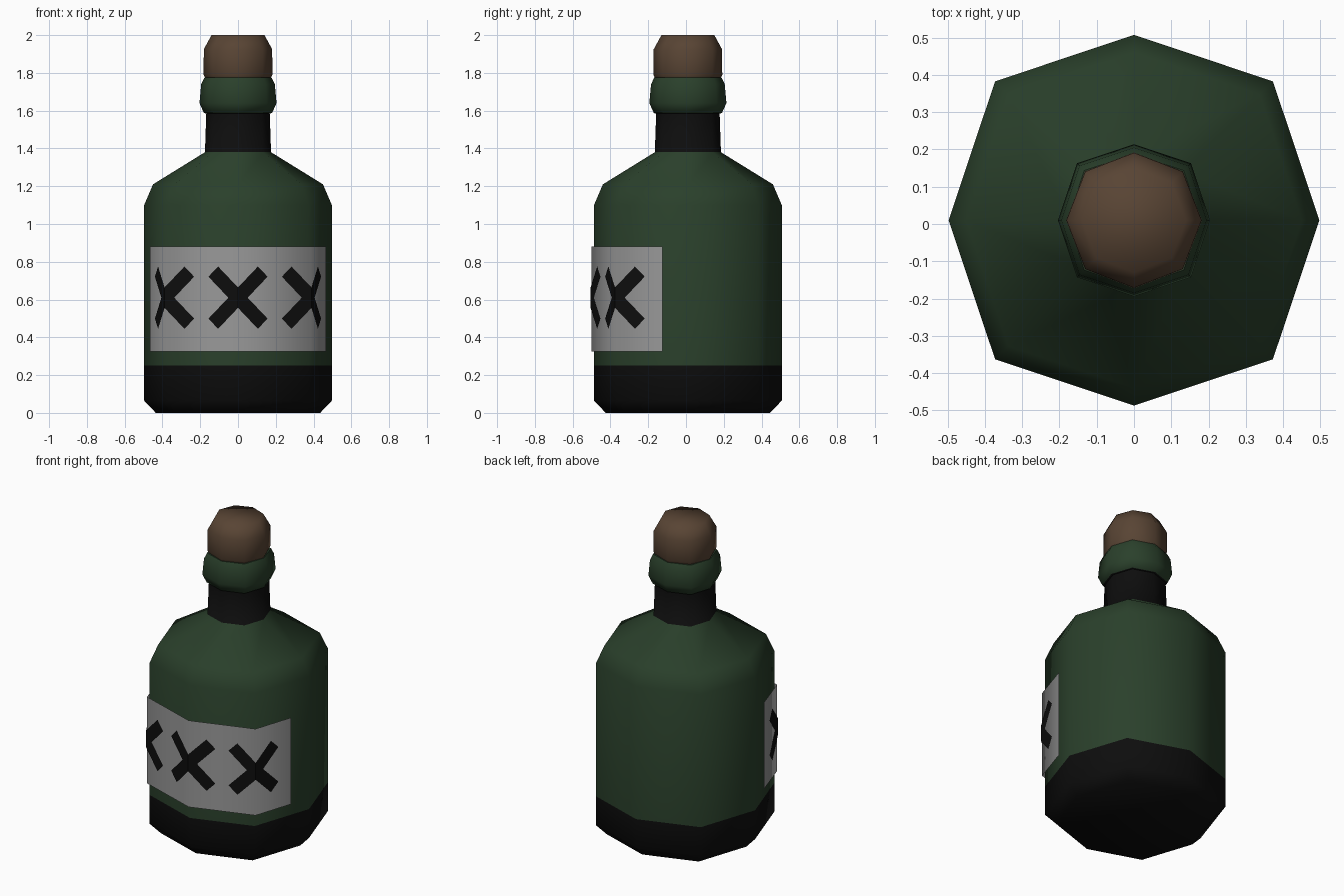
import bpy
import bmesh
import math
from mathutils import Vector

if "Cube" in bpy.data.objects:
    bpy.data.objects.remove(bpy.data.objects["Cube"], do_unlink=True)

CENTRE = Vector((0, 0.01, 0))


def material(name, rgb):
    mat = bpy.data.materials.new(name)
    mat.use_nodes = True
    mat.diffuse_color = (*rgb, 1)
    mat.node_tree.nodes["Principled BSDF"].inputs["Base Color"].default_value = (*rgb, 1)
    return mat


green = material("green glass", (0.023, 0.051, 0.024))
black = material("black trim", (0.004, 0.004, 0.004))
brown = material("brown cork", (0.098, 0.058, 0.034))
grey = material("grey paper", (0.32, 0.32, 0.32))


def finish(name, bm, mats, angle):
    mesh = bpy.data.meshes.new(name)
    bm.to_mesh(mesh)
    bm.free()
    for mat in mats:
        mesh.materials.append(mat)
    obj = bpy.data.objects.new(name, mesh)
    bpy.context.collection.objects.link(obj)
    bpy.ops.object.select_all(action="DESELECT")
    obj.select_set(True)
    bpy.context.view_layer.objects.active = obj
    bpy.ops.object.shade_smooth_by_angle(angle=math.radians(angle))
    return obj


def octagon_lathe(name, profile, diagonal, mats, rule=None):
    """Stack eight-sided rings; the diagonal corners sit slightly further out."""
    bm = bmesh.new()
    rings = []
    for r, z in profile:
        ring = []
        for i in range(8):
            a = i * math.pi / 4
            k = r * (diagonal if i % 2 else 1)
            ring.append(bm.verts.new(CENTRE + Vector((k * math.cos(a), k * math.sin(a), z))))
        rings.append(ring)
    for low, high in zip(rings, rings[1:]):
        for i in range(8):
            j = (i + 1) % 8
            bm.faces.new((low[i], low[j], high[j], high[i]))
    bm.faces.new(rings[0][::-1])
    bm.faces.new(rings[-1])
    if rule:
        for face in bm.faces:
            face.material_index = rule(face.calc_center_median().z)
    return finish(name, bm, mats, 64)


# Bottle: black base band and neck band, green glass elsewhere
bottle_profile = [(0.435, 0), (0.497, 0.065), (0.497, 0.25), (0.497, 1.1), (0.45, 1.21),
                  (0.175, 1.38), (0.168, 1.585), (0.18, 1.587), (0.204, 1.64),
                  (0.195, 1.74), (0.178, 1.775)]
octagon_lathe("bottle", bottle_profile, 1.06, [green, black],
              lambda z: 1 if z < 0.25 or 1.38 < z < 1.586 else 0)

# Cork stopper
octagon_lathe("cork", [(0.172, 1.77), (0.182, 1.79), (0.181, 1.925), (0.14, 2.0)],
              1.02, [brown])

# Label path wrapped around the front of the bottle
half = [Vector((0.385, -0.372, 0)), Vector((0.465, -0.125, 0))]
mirrored = [Vector((-p.x, p.y, 0)) for p in reversed(half)]
path = mirrored + [Vector((0, -0.5, 0))] + half


def outward_face(bm, points):
    face = bm.faces.new([bm.verts.new(p) for p in points])
    face.normal_update()
    if face.normal.dot(face.calc_center_median() * Vector((1, 1, 0))) < 0:
        face.normal_flip()


up = Vector((0, 0, 1))
bm = bmesh.new()
for a, b in zip(path, path[1:]):
    outward_face(bm, [a + up * 0.325, b + up * 0.325, b + up * 0.88, a + up * 0.88])
bmesh.ops.remove_doubles(bm, verts=bm.verts, dist=0.0005)
finish("label", bm, [grey], 64)

# Crosses folded over the three label corners, each made of four half bars
outer = [CENTRE + (p - CENTRE) * 1.01 for p in path]
bm = bmesh.new()
w, tip = 0.027, 0.138
for i in (1, 2, 3):
    for neighbour in (outer[i - 1], outer[i + 1]):
        along = (neighbour - outer[i]).normalized()
        for s in (1, -1):
            bar = [(0, -2 * w), (0, 2 * w), (tip - w, tip + w), (tip + w, tip - w)]
            outward_face(bm, [outer[i] + along * u + up * (0.61 + s * v) for u, v in bar])
finish("label_crosses", bm, [black], 30)
